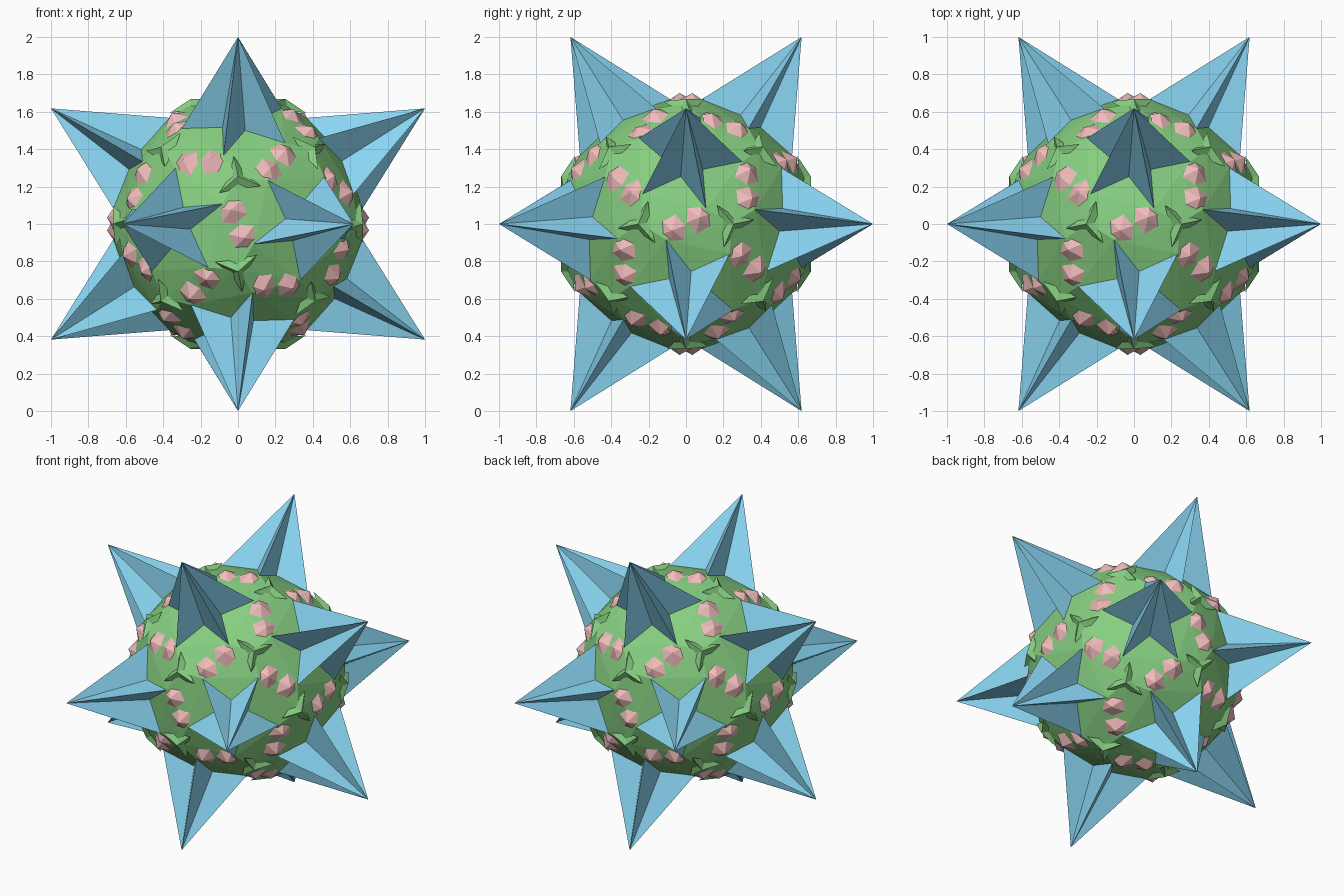
import bpy, bmesh, math
from mathutils import Vector, Matrix

if "Cube" in bpy.data.objects:
    bpy.data.objects.remove(bpy.data.objects["Cube"])

CENTRE = Vector((0, 0, 1))
TIP = Vector((1, 0, 0.618034))       # one five-fold spike tip


# the 60 rotations of the icosahedron
def rotation_group():
    gens = [Matrix.Rotation(math.radians(72), 3, TIP),
            Matrix(((0, 0, 1), (1, 0, 0), (0, 1, 0)))]
    found = [Matrix.Identity(3)]
    for m in found:
        for g in gens:
            n = g @ m
            if not any(max((n[i] - f[i]).length for i in range(3)) < 0.01 for f in found):
                found.append(n)
    return found


GROUP = rotation_group()


# point at height h along an axis, radius r, angle from a reference direction
def around(axis, ref, h, r, deg):
    u = axis.normalized()
    a = (ref - u * ref.dot(u)).normalized()
    b = u.cross(a)
    t = math.radians(deg)
    return u * h + (a * math.cos(t) + b * math.sin(t)) * r


def material(name, rgb):
    m = bpy.data.materials.new(name)
    m.diffuse_color = (*rgb, 1)
    m.use_nodes = True
    m.node_tree.nodes["Principled BSDF"].inputs["Base Color"].default_value = m.diffuse_color
    return m


def finish(bm, name, mat):
    bmesh.ops.remove_doubles(bm, verts=bm.verts[:], dist=0.0005)
    bmesh.ops.recalc_face_normals(bm, faces=bm.faces[:])
    bmesh.ops.translate(bm, verts=bm.verts[:], vec=CENTRE)
    me = bpy.data.meshes.new(name)
    bm.to_mesh(me)
    bm.free()
    me.materials.append(mat)
    ob = bpy.data.objects.new(name, me)
    bpy.context.collection.objects.link(ob)


# repeat a fan of triangles (apex + rim) under all rotations
def repeat_fan(bm, apex, rim, closed, rots):
    n = len(rim)
    for g in rots:
        top = bm.verts.new(g @ apex)
        vs = [bm.verts.new(g @ p) for p in rim]
        for i in range(n if closed else n - 1):
            bm.faces.new((top, vs[i], vs[(i + 1) % n]))


# one rotation for each distinct image of a point
def distinct(point):
    seen, rots = [], []
    for g in GROUP:
        p = g @ point
        if all((p - q).length > 0.01 for q in seen):
            seen.append(p)
            rots.append(g)
    return rots


blue = material("blue", (0.25, 0.66, 0.88))
green = material("green", (0.24, 0.62, 0.22))
pink = material("pink", (0.88, 0.50, 0.50))

X = Vector((1, 0, 0))
THREE = Vector((0.934, 0.357, 0))    # a three-fold axis
TWIST = 21                           # chiral turn of the star-section spikes

# twelve spikes with a five-pointed star section
bm = bmesh.new()
reach = 0.316
rim = [around(TIP, X, 0.58, reach * 0.382, TWIST - 36),
       around(TIP, X, 0.58, reach, TWIST),
       around(TIP, X, 0.58, reach * 0.382, TWIST + 36)]
repeat_fan(bm, TIP, rim, False, GROUP)
finish(bm, "star_spikes", blue)

# faceted core
bm = bmesh.new()
arm_end = around(TIP, X, 0.61, 0.30, TWIST)
for p in (TIP.normalized() * 0.68, THREE.normalized() * 0.69, arm_end):
    for g in distinct(p):
        bm.verts.new(g @ p)
res = bmesh.ops.convex_hull(bm, input=bm.verts[:])
loose = [v for v in bm.verts if not v.link_faces]
bmesh.ops.delete(bm, geom=loose, context='VERTS')
finish(bm, "core", green)

# twenty low three-bladed pinwheels
bm = bmesh.new()
side = Vector((0, 1, 0))
rim = []
for k in range(3):
    rim.append(around(THREE, side, 0.685, 0.13, 10 + 120 * k))
    rim.append(around(THREE, side, 0.66, 0.05, 70 + 120 * k))
apex = THREE.normalized() * 0.715
repeat_fan(bm, apex, rim, True, distinct(apex))
finish(bm, "pinwheels", green)

# sixty faceted bumps in pairs
bm = bmesh.new()
peak = Vector((0.70, 0.075, 0.035))
rim = [around(peak, side, 0.645, 0.10, 60 * k + 20) for k in range(6)]
repeat_fan(bm, peak, rim, True, GROUP)
finish(bm, "bumps", pink)
